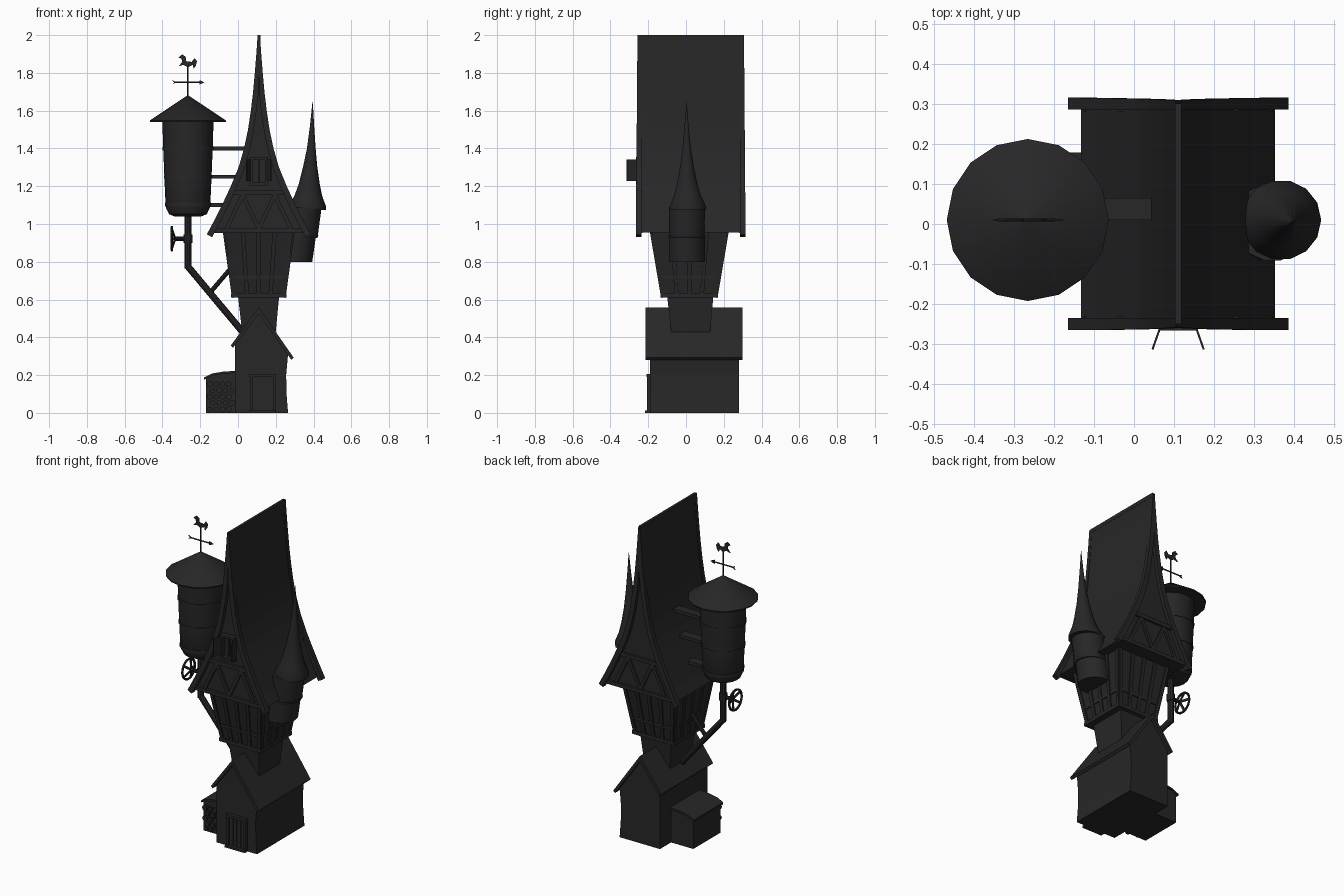
import bpy, bmesh, math, random
from mathutils import Vector

random.seed(4)
if "Cube" in bpy.data.objects:
    bpy.data.objects.remove(bpy.data.objects["Cube"])

mat = bpy.data.materials.new("charcoal")
mat.use_nodes = True
COLOUR = (0.02, 0.02, 0.02, 1)
mat.diffuse_color = COLOUR
mat.node_tree.nodes["Principled BSDF"].inputs["Base Color"].default_value = COLOUR
AXIS = 0.11   # centre line of the house


def finish(name, bm, smooth=False):
    bmesh.ops.recalc_face_normals(bm, faces=bm.faces)
    me = bpy.data.meshes.new(name)
    bm.to_mesh(me)
    bm.free()
    me.materials.append(mat)
    ob = bpy.data.objects.new(name, me)
    bpy.context.collection.objects.link(ob)
    if smooth:
        bpy.ops.object.select_all(action="DESELECT")
        ob.select_set(True)
        bpy.context.view_layer.objects.active = ob
        bpy.ops.object.shade_smooth_by_angle(angle=math.radians(35))
    return ob


def skin(name, rings, smooth=False):
    """Bridge equal-length closed rings and cap both ends."""
    bm = bmesh.new()
    rows = [[bm.verts.new(p) for p in ring] for ring in rings]
    for a, b in zip(rows, rows[1:]):
        for i in range(len(a)):
            j = (i + 1) % len(a)
            bm.faces.new((a[i], a[j], b[j], b[i]))
    bm.faces.new(rows[0])
    bm.faces.new(rows[-1])
    return finish(name, bm, smooth)


def prism(name, outline, y0, y1):
    return skin(name, [[(x, y, z) for x, z in outline] for y in (y0, y1)])


def box(name, x0, x1, y0, y1, z0, z1):
    return prism(name, [(x0, z0), (x1, z0), (x1, z1), (x0, z1)], y0, y1)


def turned(name, rings, sides=16):
    """Round part from (x, y, z, radius) rings."""
    return skin(name, [[(x + r * math.cos(math.tau * i / sides),
                         y + r * math.sin(math.tau * i / sides), z)
                        for i in range(sides)] for x, y, z, r in rings], True)


def beam(name, a, b, w, t, n=(0, -1, 0)):
    """Rectangular bar from a to b, t thick along n."""
    a, b, n = Vector(a), Vector(b), Vector(n)
    s = (b - a).cross(n).normalized() * w / 2
    d = s.cross(b - a).normalized() * t / 2
    return skin(name, [[p + s + d, p - s + d, p - s - d, p + s - d] for p in (a, b)])


def rod(name, a, b, r, sides=10):
    a, b = Vector(a), Vector(b)
    d = (b - a).normalized()
    u = d.orthogonal().normalized()
    v = d.cross(u)
    ang = [math.tau * i / sides for i in range(sides)]
    return skin(name, [[p + r * (u * math.cos(k) + v * math.sin(k)) for k in ang]
                       for p in (a, b)], True)


# Lower house
prism("lower_house_walls", [(-.015, 0), (-.015, .36), (AXIS, .53), (.265, .31),
                            (.255, .2), (.257, .1), (.265, 0)], -.19, .28)
for side, (x, z) in {"left": (.295, .28), "right": (-.038, .345)}.items():
    prism(f"lower_roof_{side}", [(AXIS, .558), (x, z + .012), (x - (.012 if x > 0 else -.012), z),
                                 (AXIS, .525)], -.215, .3)
box("door_step", .06, .2, -.218, -.19, 0, .012)
for i in range(4):
    x = .08 + i * .026
    box("door_plank", x, x + .023, -.197, -.188, .01, .19)
for x in (.066, .184):
    box("door_post", x, x + .014, -.207, -.188, 0, .2)
box("door_lintel", .062, .202, -.209, -.188, .19, .206)

# Wood shed
prism("shed", [(-.17, 0), (-.17, .18), (-.14, .2), (-.08, .21), (-.01, .215), (-.01, 0)], -.1, .17)
prism("shed_roof", [(-.18, .176), (-.18, .188), (-.14, .208), (-.08, .218), (-.01, .223),
                    (-.01, .212), (-.08, .206), (-.14, .196)], -.112, .178)
for row in range(5):
    for col in range(4):
        x = -.15 + col * .034 + (row % 2) * .016
        z = .02 + row * .033
        rod("log", (x, -.108 - random.random() * .012, z), (x, -.08, z),
            .013 + random.random() * .004, 8)


# Neck and upper storey
def rect(x0, x1, y0, y1, z):
    return [(x0, y0, z), (x1, y0, z), (x1, y1, z), (x0, y1, z)]


skin("neck", [rect(.025, .197, -.075, .125, .4), rect(0, .218, -.1, .145, .62)])
low = rect(-.024, .244, -.124, .159, .612)
high = rect(-.073, .293, -.184, .219, .965)
skin("upper_storey", [low, high])
skin("storey_sill", [rect(-.036, .256, -.136, .17, .61), rect(-.036, .256, -.136, .17, .632)])
normals = [(0, -1, 0), (1, 0, 0), (0, 1, 0), (-1, 0, 0)]
for k, n in enumerate(normals):
    a0, b0, a1, b1 = (Vector(p) for p in (low[k], low[k - 3], high[k], high[k - 3]))
    for u in (.03, .27, .5, .73, .97):
        beam("storey_post", a0.lerp(b0, u), a1.lerp(b1, u), .022, .016, n)
    beam("storey_rail", a0.lerp(a1, .3), b0.lerp(b1, .3), .018, .01, n)

# Main curved roof
curve = [(.006, 2), (.013, 1.9), (.021, 1.8), (.03, 1.7), (.042, 1.6), (.057, 1.5), (.078, 1.4),
         (.107, 1.3), (.148, 1.2), (.19, 1.11), (.235, 1.02), (.275, .945)]
panel = [(h * .88, max(z, .955)) for h, z in curve]
roof = [(AXIS + h, z) for h, z in panel] + [(AXIS - h, z) for h, z in reversed(panel)]
prism("main_roof", roof, -.238, .29)
core = [(h * .8, z) for h, z in curve[:-1]] + [(.22, .95)]
box("ridge_cap", AXIS - .008, AXIS + .008, -.25, .3, 1.975, 2)
for end, y0, y1 in (("front", -.265, -.235), ("back", .285, .315)):
    out = -1 if end == "front" else 1
    face = -.242 if end == "front" else .292
    for s in (-1, 1):
        strip = [(AXIS + s * h, z) for h, z in curve]
        strip += [(AXIS + s * max(h - .028, 0), z - .015) for h, z in reversed(curve)]
        a, b = (y0, y1)
        rows = []
        for i, (x, z) in enumerate(strip):
            # the boards thin towards the ridge
            k = .008 * min(max((z - 1) / 1, 0), 1)
            rows.append((x, z, k))
        skin(f"{end}_bargeboard", [[(x, a + (k if out < 0 else 0), z) for x, z, k in rows],
                                   [(x, b - (k if out > 0 else 0), z) for x, z, k in rows]])
    # Gable timbers
    beam("gable_tie", (AXIS - .235, face, .965), (AXIS + .235, face, .965), .024, .024)
    beam("gable_collar", (AXIS - .15, face, 1.165), (AXIS + .15, face, 1.165), .024, .024)
    zig = [(-.17, .975), (-.085, 1.155), (0, .975), (.085, 1.155), (.17, .975)]
    for (xa, za), (xb, zb) in zip(zig, zig[1:]):
        beam("gable_brace", (AXIS + xa, face, za), (AXIS + xb, face, zb), .02, .018)

# Gable window with open shutters
for x in (.066, .144):
    box("window_jamb", x, x + .012, -.264, -.235, 1.21, 1.35)
for z in (1.205, 1.34):
    box("window_rail", .062, .16, -.266, -.235, z, z + .014)
box("window_mullion", .108, .114, -.252, -.235, 1.21, 1.35)
for s in (-1, 1):
    x = AXIS + s * .046
    beam("shutter", (x, -.262, 1.285), (x + s * .018, -.313, 1.285), .115, .005,
         (s * .94, .33, 0))

# Side turret
turned("turret_base", [(.295, .005, .8, .098), (.315, .005, .93, .097)], 14)
turned("turret_band", [(.32, .005, .925, .1), (.325, .005, .94, .101)], 14)
turned("turret_wall", [(.327, .005, .935, .095), (.345, .005, 1.09, .098)], 14)
spire = [(.368, .01, 1.075, .098), (.367, .01, 1.09, .1), (.372, .008, 1.15, .073), (.377, .006, 1.21, .056),
         (.382, .005, 1.3, .038), (.388, .004, 1.4, .023), (.392, .003, 1.52, .011),
         (.395, .003, 1.645, .001)]
turned("turret_spire", spire, 14)

# Water tank
X, Y = -.265, .01
turned("tank", [(X, Y, 1.04, .07), (X, Y, 1.052, .1), (X, Y, 1.09, .118), (X, Y, 1.25, .125),
                (X, Y, 1.4, .131), (X, Y, 1.555, .136)])
for z, r in ((1.095, .122), (1.24, .128), (1.39, .134)):
    turned("tank_hoop", [(X, Y, z, r), (X, Y, z + .018, r)])
turned("tank_roof", [(X, Y, 1.54, .2), (X, Y, 1.548, .202), (X, Y, 1.68, .004)])
for z, x in ((1.1, -.02), (1.25, .02), (1.4, .055)):
    box("tank_support", -.2, x + .03, .01, .065, z - .01, z + .01)

# Pipe and valve wheel
rod("pipe_upright", (X, Y, 1.06), (X, Y, .765), .018)
rod("pipe_diagonal", (X, Y, .775), (.04, Y, .41), .018)
rod("pipe_brace", (-.145, Y, .64), (-.03, Y, .775), .012)
rod("pipe_collar", (X, Y, .9), (X, Y, .945), .024)
rod("valve_stem", (X, Y, .922), (-.335, Y, .922), .011)
W = -.35
ring = [math.tau * i / 20 for i in range(21)]
for p, q in zip(ring, ring[1:]):
    rod("wheel_rim", (W, Y + .062 * math.cos(p), .922 + .062 * math.sin(p)),
        (W, Y + .062 * math.cos(q), .922 + .062 * math.sin(q)), .007, 6)
for p in ring[:-1:4]:
    beam("wheel_spoke", (-.33, Y, .922), (W, Y + .062 * math.cos(p), .922 + .062 * math.sin(p)),
         .014, .006, (1, 0, 0))

# Weathervane
rod("vane_pole", (X, Y, 1.67), (X, Y, 1.84), .004, 6)
rod("vane_bar", (X - .075, Y, 1.75), (X + .07, Y, 1.75), .004, 6)
prism("vane_point", [(X + .06, 1.762), (X + .088, 1.75), (X + .06, 1.738)], Y - .003, Y + .003)
prism("vane_tail", [(X - .085, 1.762), (X - .06, 1.75), (X - .085, 1.738), (X - .072, 1.75)],
      Y - .003, Y + .003)
bird = [(0, 1.83), (-.025, 1.842), (-.05, 1.835), (-.03, 1.858), (-.035, 1.875), (-.05, 1.882),
        (-.03, 1.898), (-.012, 1.885), (-.01, 1.862), (.02, 1.858), (.035, 1.878), (.048, 1.862),
        (.042, 1.838), (.03, 1.822), (.026, 1.842)]
prism("vane_bird", [(X + x, z) for x, z in bird], Y - .003, Y + .003)
